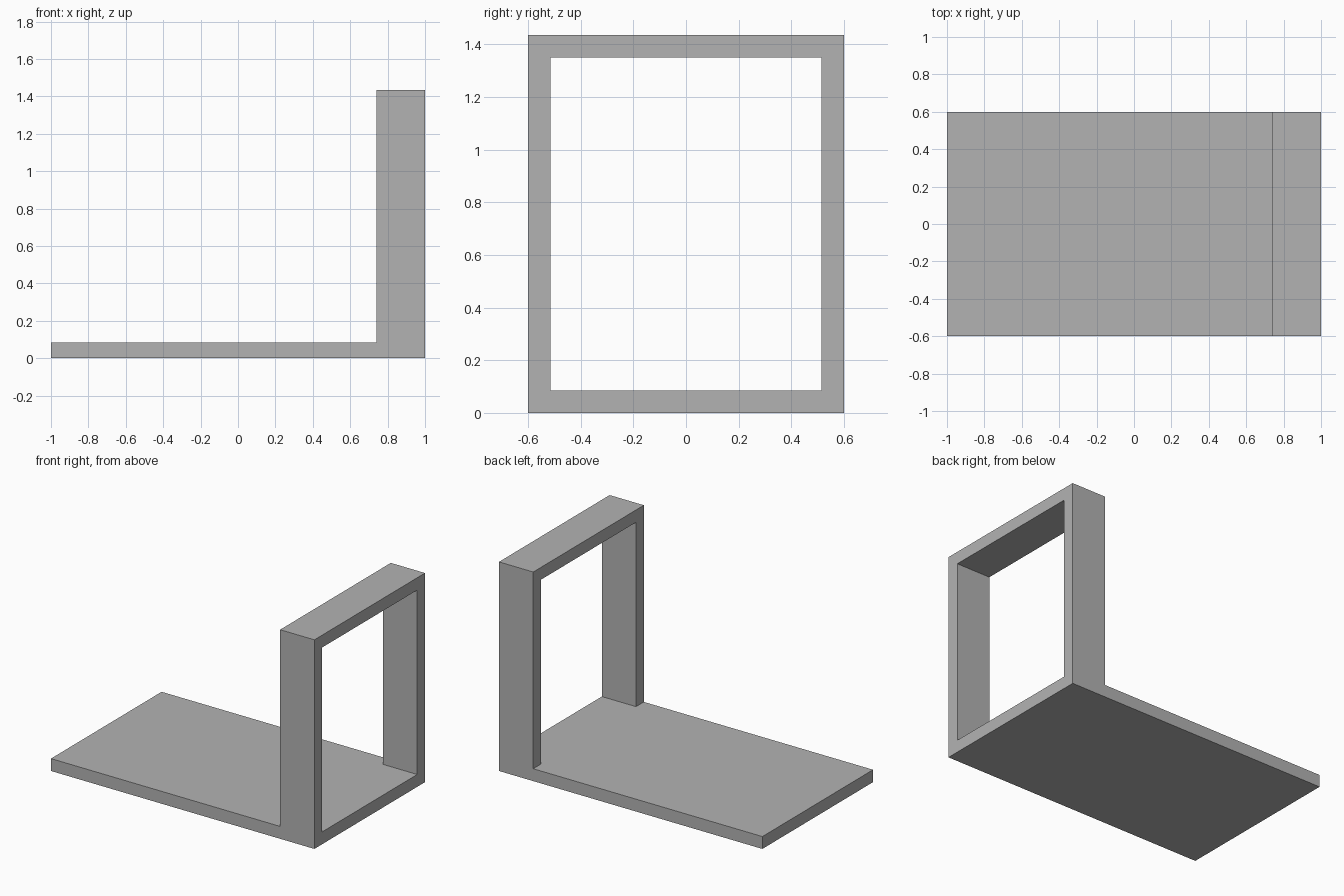
import bpy
import bmesh
from math import radians

cube = bpy.data.objects.get("Cube")
if cube:
    bpy.data.objects.remove(cube, do_unlink=True)

# Overall sizes
FRONT, DECK_END, FRAME_X = 1.0, -1.0, 0.74
Y_STEPS = (-0.6, -0.515, 0.515, 0.6)
Z_STEPS = (0.0, 0.085, 1.35, 1.435)

# Single plain grey
grey = bpy.data.materials.new("plain_grey")
grey.use_nodes = True
colour = (0.45, 0.45, 0.45, 1)
grey.diffuse_color = colour
grey.node_tree.nodes["Principled BSDF"].inputs["Base Color"].default_value = colour


def extrude_x(bm, faces, distance):
    """Push a set of faces along x."""
    result = bmesh.ops.extrude_face_region(bm, geom=faces)
    verts = [v for v in result["geom"] if isinstance(v, bmesh.types.BMVert)]
    bmesh.ops.translate(bm, verts=verts, vec=(distance, 0, 0))


bm = bmesh.new()

# Upright rectangular frame: a ring of cells around an open centre
grid = [[bm.verts.new((FRONT, y, z)) for z in Z_STEPS] for y in Y_STEPS]
cells = []
for i in range(3):
    for j in range(3):
        if (i, j) != (1, 1):
            cells.append(bm.faces.new((grid[i][j], grid[i + 1][j],
                                       grid[i + 1][j + 1], grid[i][j + 1])))
extrude_x(bm, cells, FRAME_X - FRONT)
bmesh.ops.recalc_face_normals(bm, faces=bm.faces)

# Flat deck: the frame's bottom rail drawn out to the far end
rail = [f for f in bm.faces if f.normal.x < -0.9
        and f.calc_center_median().z < Z_STEPS[1]]
extrude_x(bm, rail, DECK_END - FRAME_X)
bmesh.ops.recalc_face_normals(bm, faces=bm.faces)

# Merge coplanar cells into clean flat faces
bmesh.ops.dissolve_limit(bm, angle_limit=radians(1),
                         verts=bm.verts, edges=bm.edges)

mesh = bpy.data.meshes.new("deck_with_upright_frame")
bm.to_mesh(mesh)
bm.free()
mesh.materials.append(grey)
obj = bpy.data.objects.new("deck_with_upright_frame", mesh)
bpy.context.collection.objects.link(obj)
